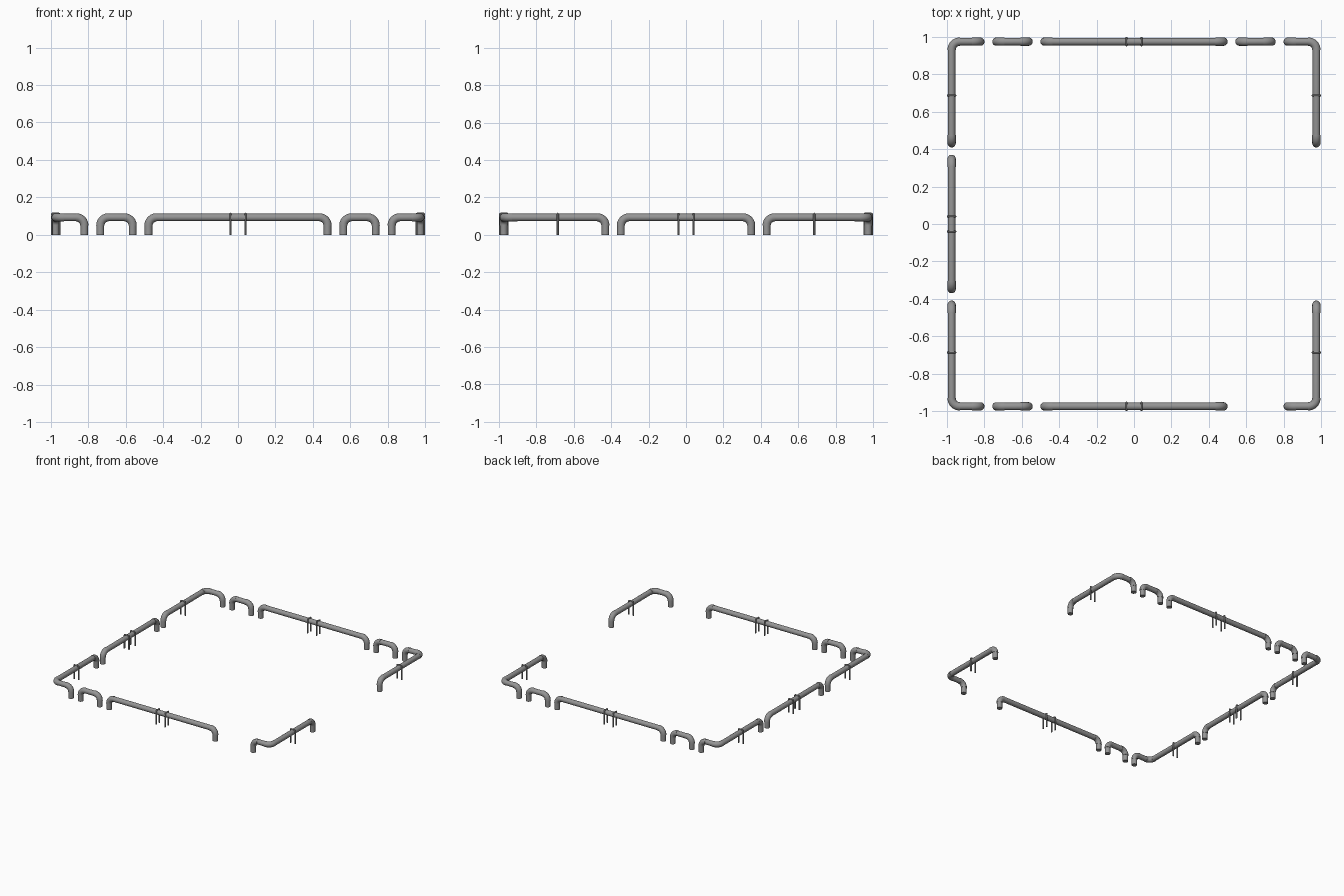
import bpy, math
from mathutils import Vector

if "Cube" in bpy.data.objects:
    bpy.data.objects.remove(bpy.data.objects["Cube"])

EDGE = 0.974     # distance of the rails from the centre
H = 0.0925       # height of the rail axis
R = 0.0203       # rail radius
ELBOW_R = 0.0222 # elbow fittings are slightly thicker than the rail
BEND = 0.042     # elbow bend radius

grey = bpy.data.materials.new("dark_grey")
grey.diffuse_color = (0.3, 0.3, 0.3, 1)
grey.use_nodes = True
grey.node_tree.nodes["Principled BSDF"].inputs["Base Color"].default_value = grey.diffuse_color


def fillet(points, radius, steps):
    """Replace every inner right-angle corner with an arc."""
    pts = [Vector(p) for p in points]
    out = [pts[0]]
    for a, b, c in zip(pts, pts[1:], pts[2:]):
        u, v = (a - b).normalized(), (c - b).normalized()
        centre = b + (u + v) * radius
        for i in range(steps + 1):
            t = math.pi / 2 * i / steps
            out.append(centre - v * radius * math.cos(t) - u * radius * math.sin(t))
    out.append(pts[-1])
    return out


def tube(name, points, radius, bend, steps, res):
    """Sweep a round section along a filleted path."""
    path = fillet(points, bend, steps)
    cu = bpy.data.curves.new(name, 'CURVE')
    cu.dimensions = '3D'
    cu.bevel_depth = radius
    cu.bevel_resolution = res
    cu.use_fill_caps = True
    sp = cu.splines.new('POLY')
    sp.points.add(len(path) - 1)
    for p, co in zip(sp.points, path):
        p.co = (*co, 1)
    cu.materials.append(grey)
    ob = bpy.data.objects.new(name, cu)
    bpy.context.collection.objects.link(ob)
    bpy.ops.object.select_all(action='DESELECT')
    ob.select_set(True)
    bpy.context.view_layer.objects.active = ob
    bpy.ops.object.convert(target='MESH')
    bpy.ops.object.shade_smooth_by_angle(angle=math.radians(40))


def rail(name, corners):
    """Rail with a foot at each end and an elbow fitting at every bend."""
    path = [(*corners[0], 0)] + [(*c, H) for c in corners] + [(*corners[-1], 0)]
    tube(name, path, R, BEND, 6, 7)
    pts = [Vector(p) for p in path]
    for a, b, c in zip(pts, pts[1:], pts[2:]):
        reach = BEND + 0.002
        tube(f"{name}_elbow", [b + (a - b).normalized() * reach, b,
                               b + (c - b).normalized() * reach], ELBOW_R, BEND, 6, 7)


def bracket(name, x, y, across):
    """Staple of round bar straddling a rail; across = horizontal direction."""
    dx, dy = across[0] * 0.0203, across[1] * 0.0203
    top = 0.1125
    tube(name, [(x - dx, y - dy, 0), (x - dx, y - dy, top),
                (x + dx, y + dy, top), (x + dx, y + dy, 0)], 0.0057, 0.004, 3, 2)


for sy, end in ((-1, "front"), (1, "back")):
    y = sy * EDGE
    # long rail and its pair of brackets
    rail(f"{end}_long_rail", [(-0.478, y), (0.478, y)])
    for x in (-0.04, 0.04):
        bracket(f"{end}_bracket", x, y, (0, 1))
    for sx, side in ((-1, "left"), (1, "right")):
        # short hoop, left out at the front right opening
        if (sx, sy) != (1, -1):
            rail(f"{end}_{side}_hoop", [(sx * 0.735, y), (sx * 0.563, y)])
        # corner rail and bracket
        rail(f"{end}_{side}_corner_rail",
             [(sx * 0.821, y), (sx * EDGE, y), (sx * EDGE, sy * 0.431)])
        bracket(f"{end}_{side}_corner_bracket", sx * EDGE, sy * 0.686, (1, 0))

# left middle rail, with the right side left open
rail("left_middle_rail", [(-EDGE, -0.348), (-EDGE, 0.348)])
for y in (-0.04, 0.04):
    bracket("left_middle_bracket", -EDGE, y, (1, 0))
